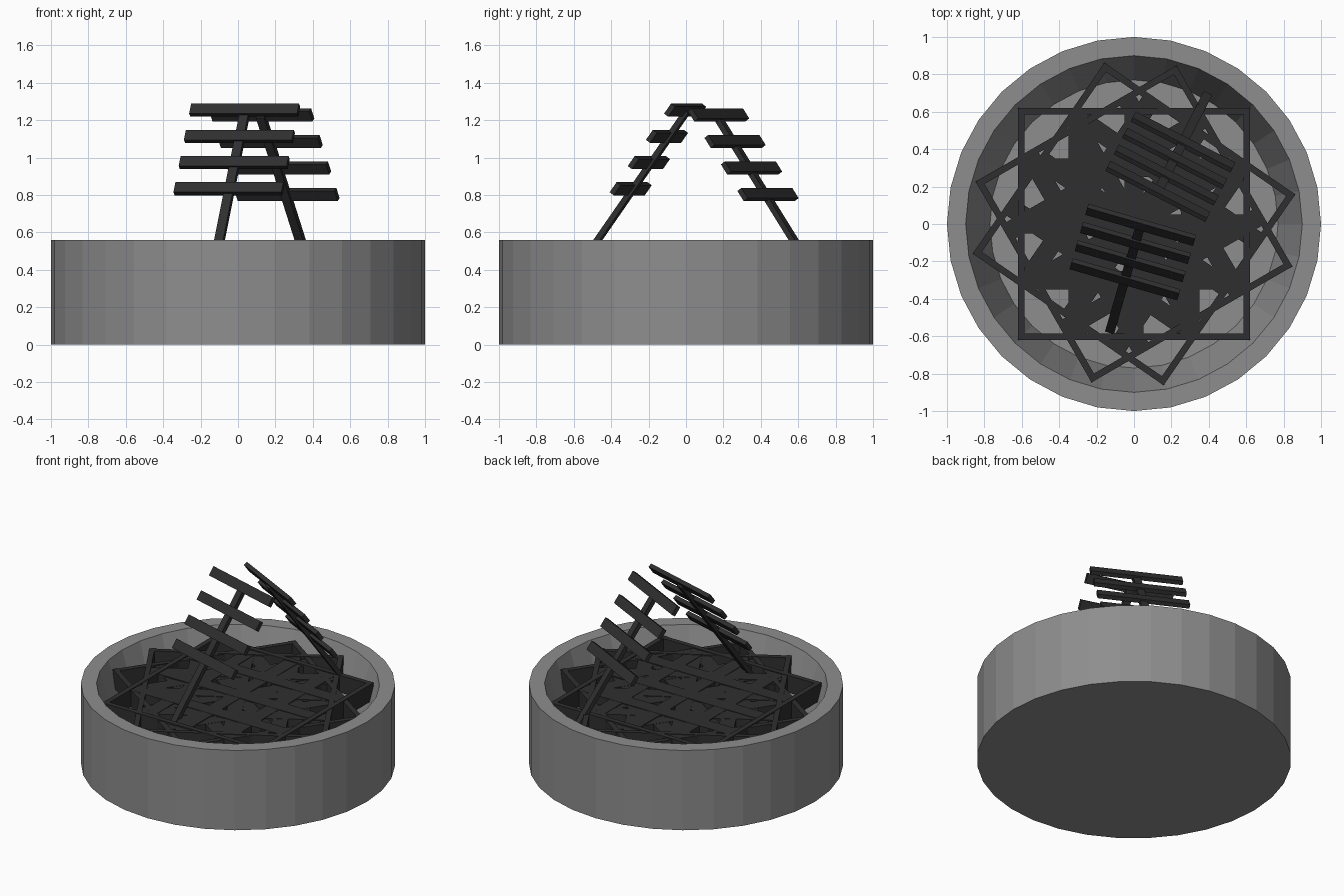
import bpy, bmesh, math
from mathutils import Vector, Matrix

if "Cube" in bpy.data.objects:
    bpy.data.objects.remove(bpy.data.objects["Cube"])


def material(name, v):
    m = bpy.data.materials.new(name)
    m.diffuse_color = (v, v, v, 1)
    m.use_nodes = True
    m.node_tree.nodes["Principled BSDF"].inputs["Base Color"].default_value = m.diffuse_color
    return m


STONE = material("grey stone", 0.27)
CHAR = material("charred wood", 0.028)


def finish(name, bm, mat):
    bmesh.ops.recalc_face_normals(bm, faces=bm.faces)
    me = bpy.data.meshes.new(name)
    bm.to_mesh(me)
    bm.free()
    me.materials.append(mat)
    ob = bpy.data.objects.new(name, me)
    bpy.context.collection.objects.link(ob)
    return ob


def box(bm, size, matrix):
    bmesh.ops.create_cube(bm, size=1, matrix=matrix @ Matrix.Diagonal((*size, 1)))


# Round basin: outer wall, flat rim, sloped inner wall, floor
bm = bmesh.new()
rings = []
for r, z in [(1, 0), (1, 0.56), (0.9, 0.56), (0.77, 0.12)]:
    rings.append([bm.verts.new((r * math.cos(a), r * math.sin(a), z))
                  for a in (math.tau * i / 32 for i in range(32))])
for lo, hi in zip(rings, rings[1:]):
    for i in range(32):
        j = (i + 1) % 32
        bm.faces.new((lo[i], lo[j], hi[j], hi[i]))
bm.faces.new(rings[0][::-1])
bm.faces.new(rings[-1])
finish("basin", bm, STONE)

# Three square wooden grates, turned against each other
TOP, DEPTH, HALF = 0.50, 0.12, 0.62
for k, angle in enumerate((0, 30, 55.4)):
    bm = bmesh.new()
    base = Matrix.Translation((0, 0, TOP - DEPTH / 2 - 0.003 * k)) @ \
        Matrix.Rotation(math.radians(angle), 4, 'Z')
    for turn in (0, 90):
        m = base @ Matrix.Rotation(math.radians(turn), 4, 'Z')
        trim = 0.0 if turn == 0 else 0.07
        for s in (-1, 1):
            box(bm, (2 * HALF - trim, 0.035, DEPTH),
                m @ Matrix.Translation((0, s * (HALF - 0.0175), 0)))
        for y in (-0.3, 0, 0.3):
            box(bm, (2 * HALF - 0.05, 0.10, DEPTH - 0.01 - turn * 0.00003),
                m @ Matrix.Translation((0, y, 0)))
    finish(f"grate_{k + 1}", bm, CHAR)


# Leaning slatted racks: a spine with four cross slats
def rack(name, top, step, length, low_z, high_z):
    top, step = Vector(top), Vector(step)
    up = -step.normalized()
    side = up.cross(Vector((0, 0, 1))).normalized()
    out = side.cross(up)
    if out.z < 0:
        side, out = -side, -out
    rot = Matrix((side, up, out)).transposed().to_4x4()
    bm = bmesh.new()
    for i in range(4):
        box(bm, (length, 0.066, 0.028),
            Matrix.Translation(top + step * i + out * 0.006) @ rot)
    a = top + step * ((low_z - top.z) / step.z)
    b = top + step * ((high_z - top.z) / step.z)
    box(bm, (0.05, (b - a).length, 0.03),
        Matrix.Translation((a + b) / 2 - out * 0.006) @ rot)
    finish(name, bm, CHAR)


rack("front_rack", (0.037, 0.0, 1.25), (-0.028, -0.097, -0.14), 0.60, 0.42, 1.25)
rack("back_rack", (0.125, 0.17, 1.225), (0.045, 0.088, -0.142), 0.60, 0.38, 1.225)
